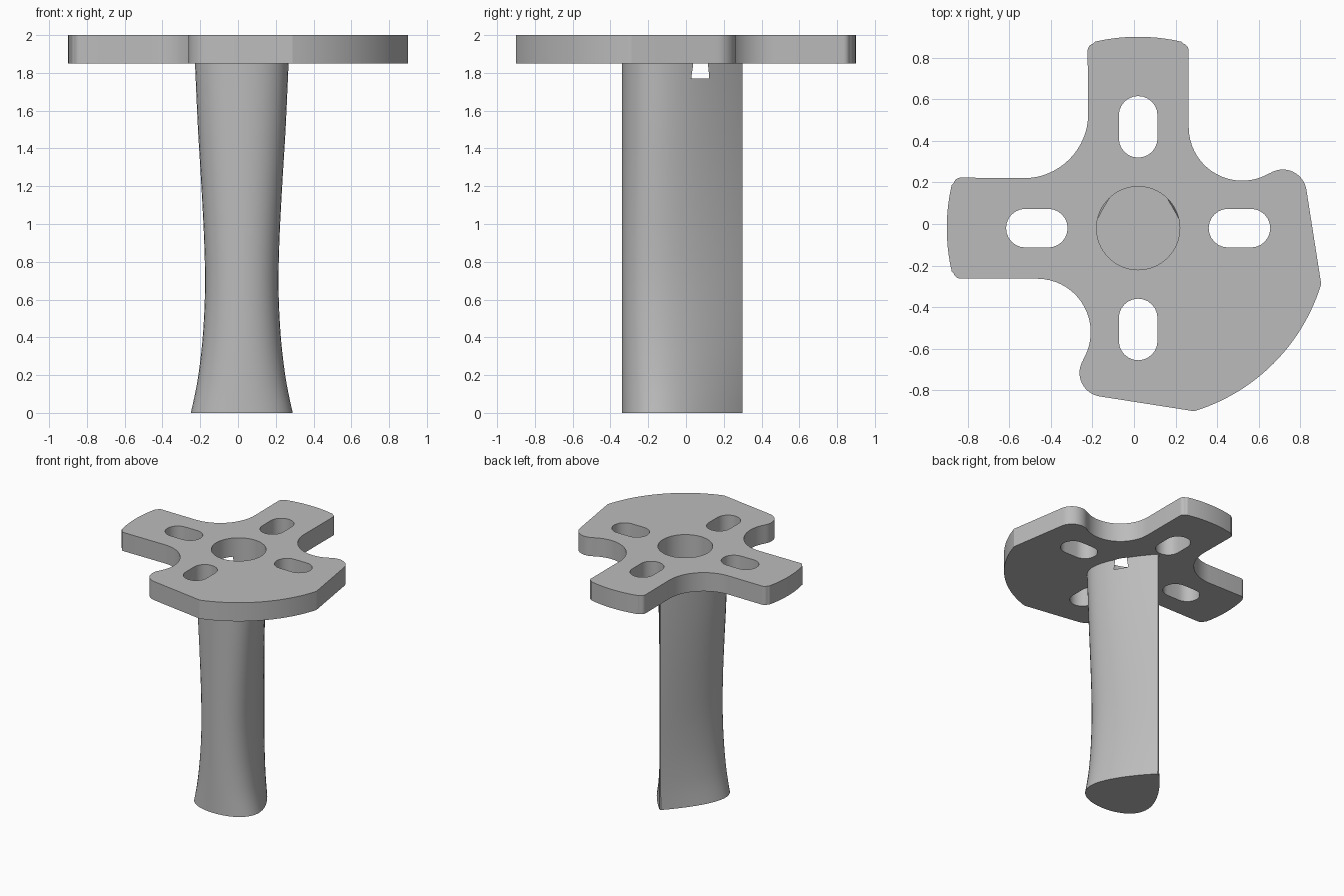
import bpy, bmesh
from math import radians, cos, sin, sqrt

CX, CY = 0.02, -0.02          # axis of the hub
PLATE_LOW, TOP = 1.85, 2.0
POCKET_FLOOR, HOLE_R = 1.77, 0.2

old = bpy.data.objects.get("Cube")
if old:
    bpy.data.objects.remove(old, do_unlink=True)

grey = bpy.data.materials.new("plain grey")
grey.use_nodes = True
colour = (0.5, 0.5, 0.5, 1)
grey.diffuse_color = colour
grey.node_tree.nodes["Principled BSDF"].inputs["Base Color"].default_value = colour


def arc(x, y, r, start, end, n):
    """Points along an arc, angles in degrees."""
    angles = [radians(start + (end - start) * i / n) for i in range(n + 1)]
    return [(x + r * cos(a), y + r * sin(a)) for a in angles]


def activate(obj):
    bpy.ops.object.select_all(action="DESELECT")
    obj.select_set(True)
    bpy.context.view_layer.objects.active = obj


def slot(x, y):
    """Rounded slot pointing away from the hub."""
    r, half = 0.093, 0.055
    if x:
        return arc(x + half, y, r, -90, 90, 12) + arc(x - half, y, r, 90, 270, 12)
    return arc(x, y + half, r, 0, 180, 12) + arc(x, y - half, r, 180, 360, 12)


# Plate outline: one half, mirrored across the diagonal
half = (arc(0, 0, 0.92, -45, -73, 12)                 # broad sector
        + arc(-0.167, -0.695, 0.115, -99, -211.5, 14)  # rounded lobe
        + arc(-0.485, -0.5, 0.257, -31.5, 90, 18)      # hollow beside the lobe
        + arc(-0.853, -0.208, 0.035, 270, 194, 5)      # arm corner
        + arc(0, 0, 0.92, 193, 167, 10)                # arm tip
        + arc(-0.853, 0.208, 0.035, 166, 90, 5)
        + arc(-0.55, 0.55, 0.31, -90, -45, 8))         # hollow between arms
outline = half + [(-y, -x) for x, y in reversed(half[1:-1])]

d = 0.487
loops = [outline, arc(0, 0, HOLE_R, 0, 360, 64)[:-1],
         slot(d, 0), slot(-d, 0), slot(0, d), slot(0, -d)]

# Mounting plate with hub hole and four slots
curve = bpy.data.curves.new("mounting_plate", "CURVE")
curve.dimensions = "2D"
curve.fill_mode = "BOTH"
curve.extrude = (TOP - PLATE_LOW) / 2
for loop in loops:
    spline = curve.splines.new("POLY")
    spline.points.add(len(loop) - 1)
    for p, (x, y) in zip(spline.points, loop):
        p.co = (x, y, 0, 1)
    spline.use_cyclic_u = True
plate = bpy.data.objects.new("mounting_plate", curve)
plate.location = (CX, CY, (TOP + PLATE_LOW) / 2)
bpy.context.collection.objects.link(plate)
activate(plate)
bpy.ops.object.convert(target="MESH")
plate = bpy.context.object
bm = bmesh.new()
bm.from_mesh(plate.data)
bmesh.ops.remove_doubles(bm, verts=bm.verts, dist=0.0005)
bmesh.ops.recalc_face_normals(bm, faces=bm.faces)
bm.to_mesh(plate.data)
bm.free()
plate.data.materials.clear()
plate.data.materials.append(grey)
activate(plate)
bpy.ops.object.shade_smooth_by_angle(angle=radians(25))

# Handle: a wing section whose thickness swells at both ends
WIDTHS = [(0, 0.27), (0.1, 0.248), (0.2, 0.23), (0.4, 0.207), (0.65, 0.195),
          (0.9, 0.199), (1.2, 0.214), (1.5, 0.232), (PLATE_LOW, 0.248)]
NOSE_Y, CHORD = -0.34, 0.64


def slope(i):
    a, b = WIDTHS[max(i - 1, 0)], WIDTHS[min(i + 1, len(WIDTHS) - 1)]
    return (b[1] - a[1]) / (b[0] - a[0])


def width(z):
    """Smooth interpolation of the half thickness."""
    i = max(k for k in range(len(WIDTHS) - 1) if WIDTHS[k][0] <= z)
    (z0, w0), (z1, w1) = WIDTHS[i], WIDTHS[i + 1]
    h = z1 - z0
    t = (z - z0) / h
    return (w0 * (1 + 2 * t) * (1 - t) ** 2 + w1 * t * t * (3 - 2 * t)
            + h * slope(i) * t * (1 - t) ** 2 + h * slope(i + 1) * t * t * (t - 1))


def wing(t):
    """Half thickness of the wing section, one at its widest."""
    return 10 * (0.2969 * sqrt(t) - 0.126 * t - 0.3516 * t ** 2
                 + 0.2843 * t ** 3 - 0.1015 * t ** 4)


steps = [(1 - cos(radians(180 * i / 28))) / 2 for i in range(29)]
section = [(wing(t), NOSE_Y + CHORD * t) for t in steps]
section += [(-x, y) for x, y in reversed(section[1:])]

bm = bmesh.new()
rings = []
LEVELS = 36
for k in range(LEVELS + 1):
    z = PLATE_LOW * k / LEVELS
    w = width(z)
    rings.append([bm.verts.new((CX + w * x, y, z)) for x, y in section])
n = len(section)
for a, b in zip(rings, rings[1:]):
    for i in range(n):
        j = (i + 1) % n
        bm.faces.new((a[i], a[j], b[j], b[i]))
bm.faces.new(rings[0][::-1])
bm.faces.new(rings[-1])
bmesh.ops.recalc_face_normals(bm, faces=bm.faces)
mesh = bpy.data.meshes.new("handle")
bm.to_mesh(mesh)
bm.free()
handle = bpy.data.objects.new("handle", mesh)
bpy.context.collection.objects.link(handle)
mesh.materials.append(grey)

# Hub pocket, which breaks through the thin sides of the handle
bpy.ops.mesh.primitive_cylinder_add(vertices=64, radius=HOLE_R, depth=0.5,
                                    location=(CX, CY, POCKET_FLOOR + 0.25))
cutter = bpy.context.object
cutter.name = "pocket_cutter"
cutter.data.materials.append(grey)
activate(handle)
cut = handle.modifiers.new("pocket", "BOOLEAN")
cut.operation = "DIFFERENCE"
cut.solver = "EXACT"
cut.object = cutter
bpy.ops.object.modifier_apply(modifier=cut.name)
bpy.data.objects.remove(cutter, do_unlink=True)
activate(handle)
bpy.ops.object.shade_smooth_by_angle(angle=radians(30))
